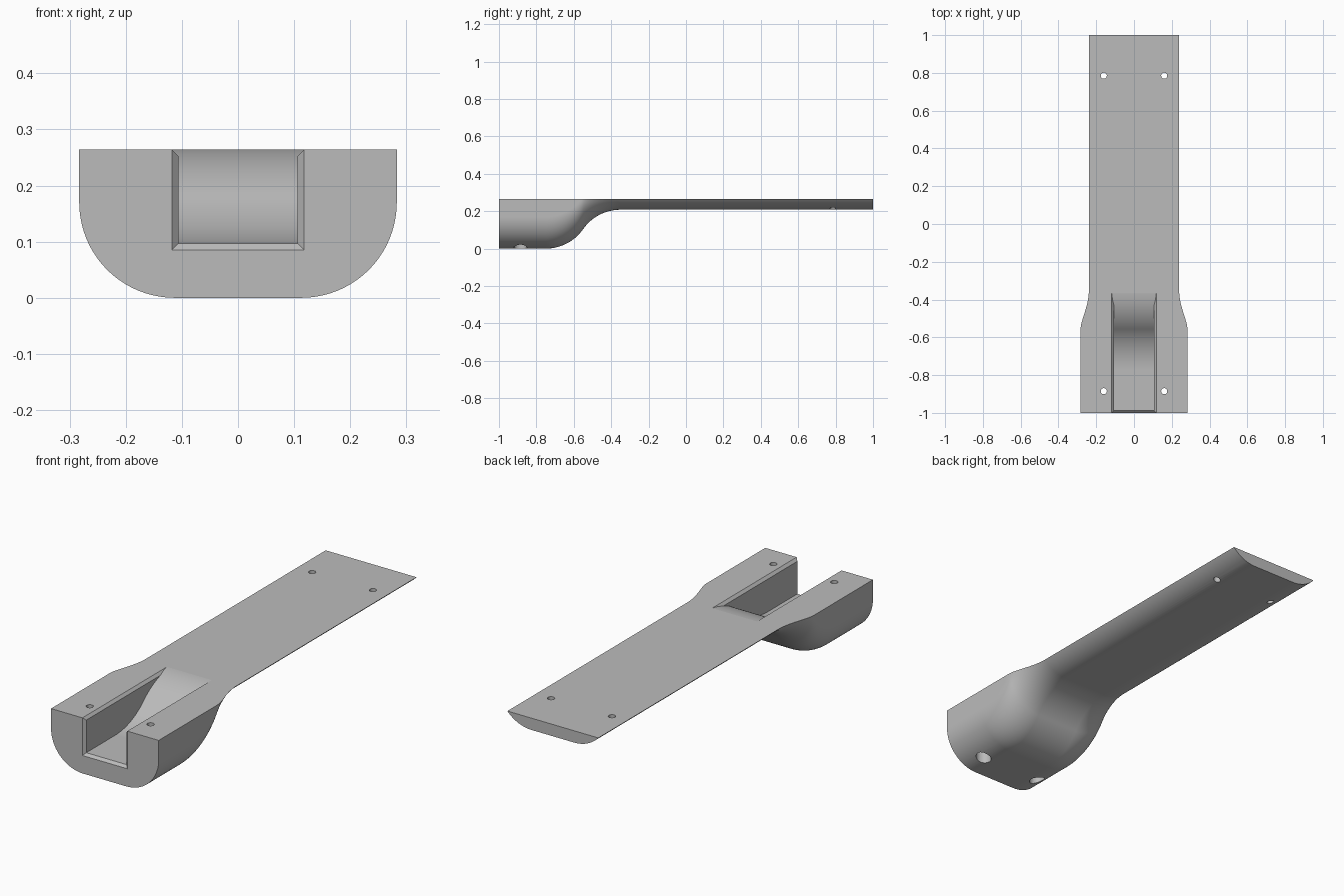
import bpy, bmesh, math

cube = bpy.data.objects.get("Cube")
if cube:
    bpy.data.objects.remove(cube, do_unlink=True)

TOP = 0.264        # flat upper surface
FLAT = 0.113       # half width of the flat underside
RADIUS = 0.17      # rounded lower corners
SLOT = 0.106       # half width of the slot
BEVEL = 0.012      # rim chamfer of the slot
RIM = TOP - BEVEL

grey = bpy.data.materials.new("plain grey")
grey.use_nodes = True
grey.diffuse_color = (0.5, 0.5, 0.5, 1)
shader = grey.node_tree.nodes["Principled BSDF"]
shader.inputs["Base Color"].default_value = grey.diffuse_color
shader.inputs["Roughness"].default_value = 0.6


def s_curve(y0, y1, z0, z1, steps=32):
    """Two equal tangent arcs rising from (y0, z0) to (y1, z1)."""
    dy, dz = (y1 - y0) / 2, (z1 - z0) / 2
    r = (dy * dy + dz * dz) / (2 * dz)
    sweep = math.asin(dy / r)
    half = [(r * math.sin(sweep * i / steps), r - r * math.cos(sweep * i / steps))
            for i in range(steps + 1)]
    lower = [(y0 + a, z0 + b) for a, b in half]
    upper = [(y1 - a, z1 - b) for a, b in reversed(half[:-1])]
    return lower + upper


def loft(sections):
    """Closed solid through a list of equal-length point rings."""
    bm = bmesh.new()
    rings = [[bm.verts.new(p) for p in s] for s in sections]
    n = len(rings[0])
    for a, b in zip(rings, rings[1:]):
        for i in range(n):
            j = (i + 1) % n
            bm.faces.new((a[i], a[j], b[j], b[i]))
    bm.faces.new(rings[0])
    bm.faces.new(rings[-1])
    bmesh.ops.recalc_face_normals(bm, faces=bm.faces)
    return bm


def to_object(bm, name):
    bmesh.ops.recalc_face_normals(bm, faces=bm.faces)
    mesh = bpy.data.meshes.new(name)
    bm.to_mesh(mesh)
    bm.free()
    obj = bpy.data.objects.new(name, mesh)
    bpy.context.collection.objects.link(obj)
    return obj


# Body: rounded section following the underside, trimmed by the flat top
def body_section(y, z):
    right = [(FLAT + RADIUS, y, z + 0.35)]
    for i in range(21):
        a = math.pi / 2 * i / 20
        right.append((FLAT + RADIUS * math.cos(a), y, z + RADIUS * (1 - math.sin(a))))
    return right + [(-x, yy, zz) for x, yy, zz in reversed(right)]


underside = [(-1, 0)] + s_curve(-0.75, -0.35, 0, 0.208) + [(1, 0.208)]
bm = loft([body_section(y, z) for y, z in underside])
bmesh.ops.bisect_plane(bm, geom=bm.verts[:] + bm.edges[:] + bm.faces[:],
                       plane_co=(0, 0, TOP), plane_no=(0, 0, 1), clear_outer=True)
bmesh.ops.holes_fill(bm, edges=[e for e in bm.edges if e.is_boundary], sides=0)
body = to_object(bm, "handle_body")


# Slot cutter: widens at its front and upper rims to form chamfers
def slot_section(y, floor, grow=0.0):
    foot = SLOT + max(grow, floor - RIM)
    knee = max(floor + 0.002, RIM + grow)
    high = TOP + 0.06
    right = [(foot, y, floor - grow), (SLOT + knee - RIM, y, knee),
             (SLOT + high - RIM, y, high)]
    return right + [(-x, yy, zz) for x, yy, zz in reversed(right)]


floor_z = 0.085 + BEVEL
sections = [slot_section(-1.02, floor_z, BEVEL + 0.02),
            slot_section(-1 + BEVEL, floor_z)]
sections += [slot_section(y, z) for y, z in s_curve(-0.77, -0.34, floor_z, TOP + 0.001)]
cutters = [to_object(loft(sections), "slot_cutter")]


# Screw holes: plain through holes, with wide bores under the front pair
def hole(x, y, radius, z0, z1, name):
    ring = [(x + radius * math.cos(math.tau * i / 32),
             y + radius * math.sin(math.tau * i / 32)) for i in range(32)]
    cutters.append(to_object(loft([[(a, b, z) for a, b in ring] for z in (z0, z1)]), name))


for x in (-0.16, 0.16):
    hole(x, -0.885, 0.016, -0.1, 0.4, "front_hole_cutter")
    hole(x, 0.785, 0.016, -0.1, 0.4, "back_hole_cutter")
    hole(x, -0.885, 0.035, -0.1, 0.208, "front_bore_cutter")

for cutter in cutters:
    cutter.hide_render = True
    mod = body.modifiers.new(cutter.name, "BOOLEAN")
    mod.operation = "DIFFERENCE"
    mod.solver = "EXACT"
    mod.object = cutter

# Bake the cuts and drop the cutters
graph = bpy.context.evaluated_depsgraph_get()
result = bpy.data.meshes.new_from_object(body.evaluated_get(graph))
body.modifiers.clear()
body.data = result
for cutter in cutters:
    bpy.data.objects.remove(cutter, do_unlink=True)
result.materials.clear()
result.materials.append(grey)

# Smooth curves, crisp edges, flat upper face
bpy.ops.object.select_all(action="DESELECT")
body.select_set(True)
bpy.context.view_layer.objects.active = body
bpy.ops.object.shade_smooth_by_angle(angle=math.radians(30))
for face in result.polygons:
    face.material_index = 0
    if face.normal.z > 0.9999 and face.center.z > TOP - 0.001:
        face.use_smooth = False
weighted = body.modifiers.new("clean_normals", "WEIGHTED_NORMAL")
weighted.keep_sharp = True
